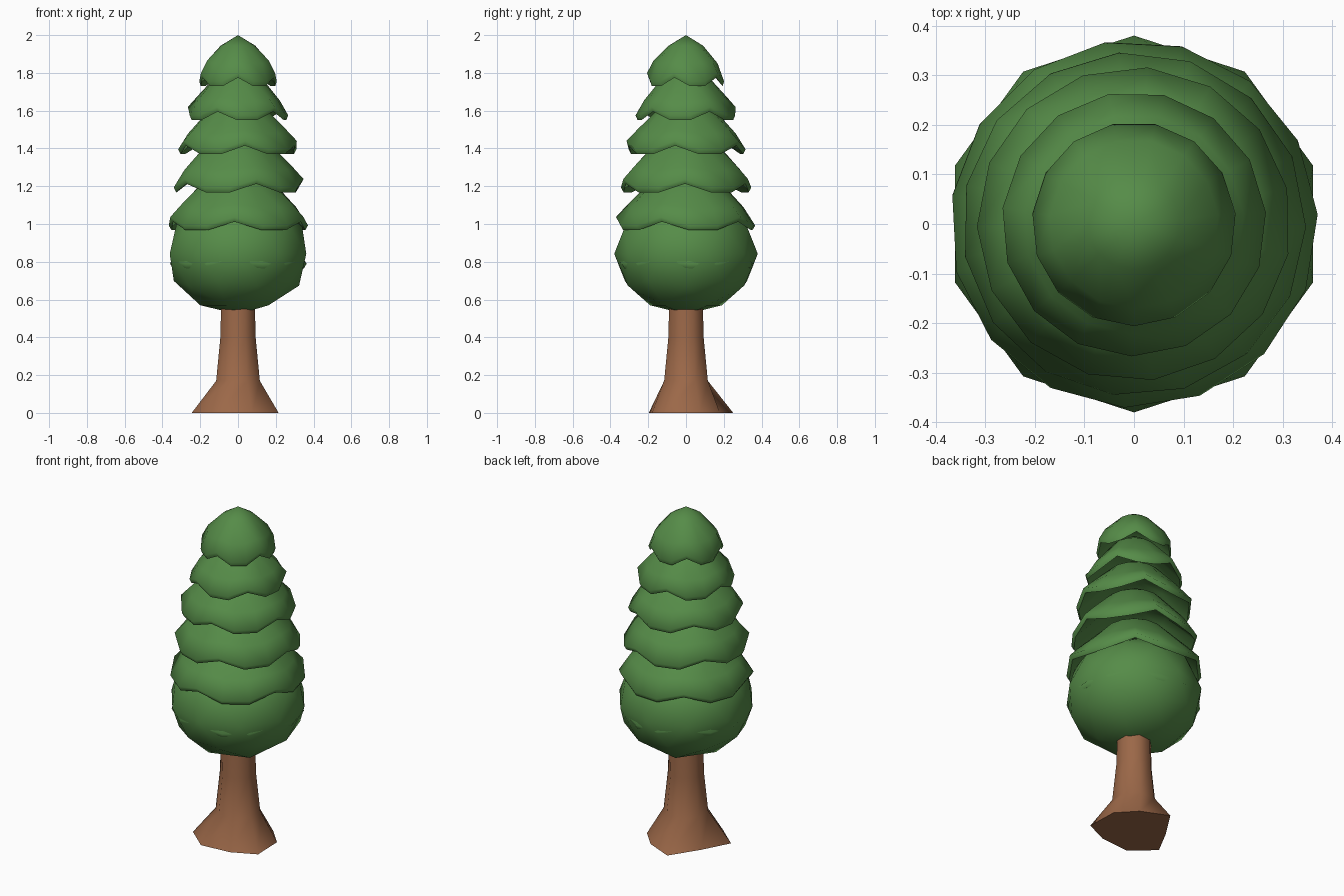
import bpy, bmesh, math

if "Cube" in bpy.data.objects:
    bpy.data.objects.remove(bpy.data.objects["Cube"])


def material(name, rgb):
    m = bpy.data.materials.new(name)
    m.diffuse_color = (*rgb, 1)
    m.use_nodes = True
    m.node_tree.nodes["Principled BSDF"].inputs["Base Color"].default_value = m.diffuse_color
    return m


GREEN = material("leaf_green", (0.092, 0.262, 0.065))
BROWN = material("bark_brown", (0.33, 0.138, 0.065))


def skin(name, rings, mat, angle, start=None, end=None):
    """Join rings of points with quads; close the ends with a point or a flat cap."""
    bm = bmesh.new()
    loops = [[bm.verts.new(p) for p in ring] for ring in rings]
    n = len(loops[0])
    for a, b in zip(loops, loops[1:]):
        for i in range(n):
            j = (i + 1) % n
            bm.faces.new((a[i], a[j], b[j], b[i]))
    for loop, tip in ((loops[0], start), (loops[-1], end)):
        if tip is None:
            bm.faces.new(loop)
        else:
            t = bm.verts.new(tip)
            for i in range(n):
                bm.faces.new((loop[i], loop[(i + 1) % n], t))
    bmesh.ops.recalc_face_normals(bm, faces=bm.faces)
    mesh = bpy.data.meshes.new(name)
    bm.to_mesh(mesh)
    bm.free()
    ob = bpy.data.objects.new(name, mesh)
    bpy.context.collection.objects.link(ob)
    finish(ob, mat, angle)


def finish(ob, mat, angle):
    ob.data.materials.append(mat)
    bpy.ops.object.select_all(action='DESELECT')
    ob.select_set(True)
    bpy.context.view_layer.objects.active = ob
    bpy.ops.object.shade_smooth_by_angle(angle=math.radians(angle))


# Trunk: eight sides, flaring into an uneven root foot
foot = [(-.11, -.197), (.075, -.18), (.215, -.115), (.209, .074),
        (.11, .18), (-.05, .25), (-.16, .08), (-.245, -.08)]
rings = [[(x, y, 0) for x, y in foot]]
for z, r in ((.17, .125), (.4, .101), (.6, .096)):
    rings.append([(r * math.cos(a), r * math.sin(a), z)
                  for a in (math.radians(-112.5 + 45 * i) for i in range(8))])
skin("trunk", rings, BROWN, 80)

# Round lower crown
bpy.ops.mesh.primitive_ico_sphere_add(subdivisions=2, radius=1, location=(0, 0, .842))
crown = bpy.context.object
crown.name = "lower_crown"
crown.scale = (.38, .38, .32)
bpy.ops.object.transform_apply(location=False, rotation=False, scale=True)
finish(crown, GREEN, 60)


# Leaf tiers: hollow domes whose rim rises at every third point
def tier(name, r, low, top, phase, bulge=(.72, .28), sides=15, lift=.045, thick=.025):
    def ring(radius, z, wave):
        pts = []
        for i in range(sides):
            a = math.radians(phase) + math.tau * i / sides
            up = lift * wave if i % 3 == 0 else 0
            pts.append((radius * math.cos(a), radius * math.sin(a), z + up))
        return pts
    rim = low + thick
    h = top - rim
    rings = [ring(r * .45, rim + h * bulge[0], 0),
             ring(r * .83, rim + h * bulge[1], .35),
             ring(r, rim, 1),
             ring(r * .96, low, 1),
             ring(r * .5, low + h * .5, .2)]
    skin(name, rings, GREEN, 75, (0, 0, top), (0, 0, low + h * .72))


tier("leaf_tier_1", .206, 1.73, 2.0, 270, bulge=(.77, .39))
tier("leaf_tier_2", .267, 1.55, 1.86, 317)
tier("leaf_tier_3", .317, 1.37, 1.70, 277)
tier("leaf_tier_4", .347, 1.168, 1.53, 287)
tier("leaf_tier_5", .371, .967, 1.34, 267)
tier("leaf_tier_6", .364, .765, 1.09, 267, lift=.02)
